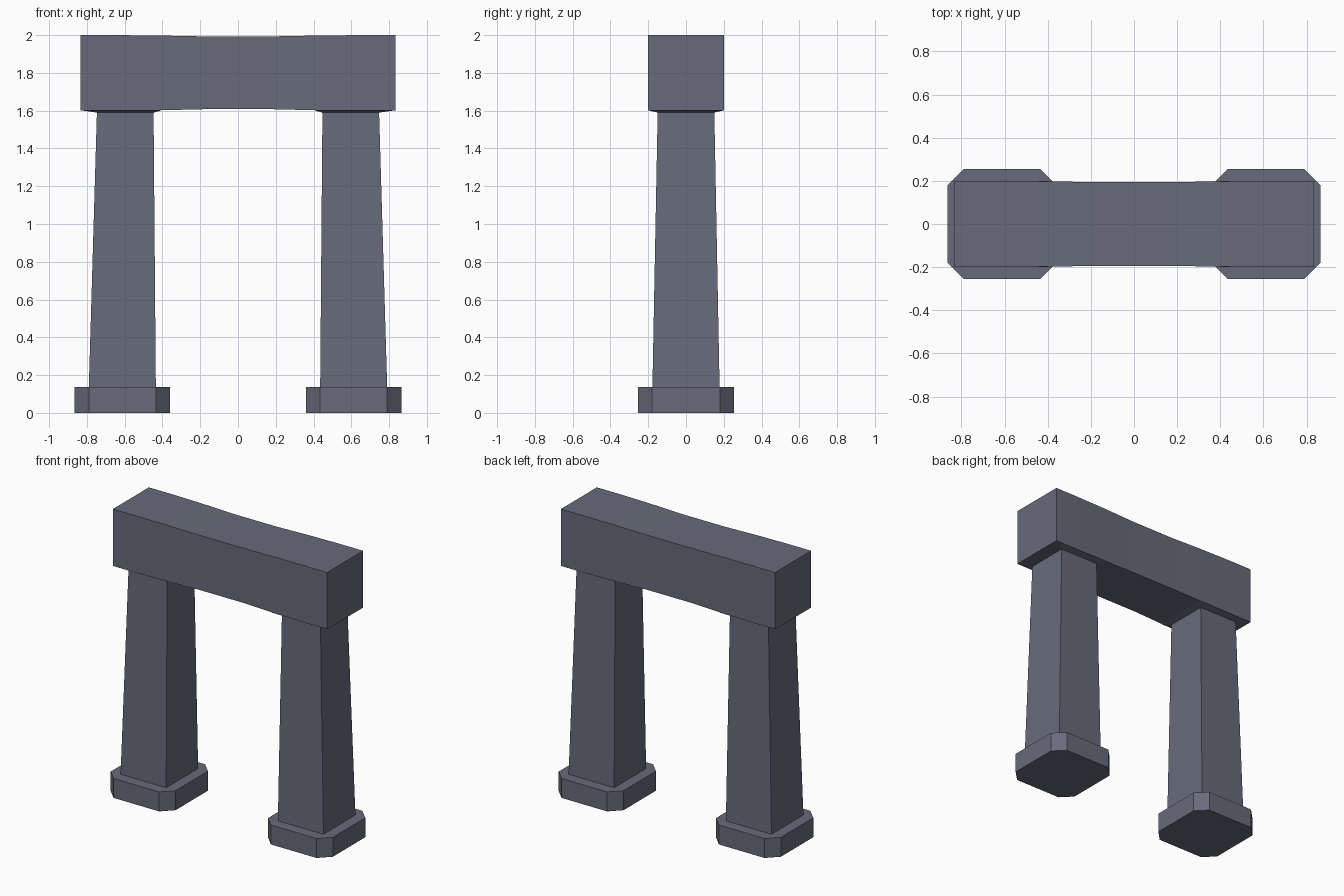
import bpy, bmesh

if "Cube" in bpy.data.objects:
    bpy.data.objects.remove(bpy.data.objects["Cube"])

stone = bpy.data.materials.new("slate grey stone")
stone.diffuse_color = (0.135, 0.147, 0.195, 1)
stone.use_nodes = True
stone.node_tree.nodes["Principled BSDF"].inputs["Base Color"].default_value = stone.diffuse_color


def loft(name, rings, cap_start=True, cap_end=True):
    """Skin a list of equal-length point rings into a flat-shaded mesh."""
    bm = bmesh.new()
    vs = [[bm.verts.new(p) for p in r] for r in rings]
    n = len(rings[0])
    for a, b in zip(vs, vs[1:]):
        for i in range(n):
            j = (i + 1) % n
            bm.faces.new((a[i], a[j], b[j], b[i]))
    if cap_start:
        bm.faces.new(vs[0][::-1])
    if cap_end:
        bm.faces.new(vs[-1])
    bmesh.ops.recalc_face_normals(bm, faces=bm.faces)
    me = bpy.data.meshes.new(name)
    bm.to_mesh(me)
    bm.free()
    me.materials.append(stone)
    ob = bpy.data.objects.new(name, me)
    bpy.context.collection.objects.link(ob)
    return ob


def rect(x0, x1, y, z):
    return [(x0, -y, z), (x1, -y, z), (x1, y, z), (x0, y, z)]


def octagon(s, z):
    # chamfered rectangle whose corners line up with the pillar foot
    return [(s * x, y, z) for x, y in (
        (0.79, -0.255), (0.865, -0.18), (0.865, 0.18), (0.79, 0.255),
        (0.435, 0.255), (0.36, 0.18), (0.36, -0.18), (0.435, -0.255))]


# Two pillars: chamfered foot, tapered shaft, thin flare under the beam
for s, side in ((-1, "left"), (1, "right")):
    loft(side + "_foot", [octagon(s, 0), octagon(s, 0.137)])
    loft(side + "_pillar", [rect(s * 0.435, s * 0.79, 0.178, 0.13),
                            rect(s * 0.447, s * 0.747, 0.15, 1.59),
                            rect(s * 0.40, s * 0.834, 0.2, 1.602)],
         cap_start=False, cap_end=False)

# Beam, slightly waisted toward the middle: x, half depth, bottom, top
half = [(0.17, 0.194, 1.608, 1.993), (0.42, 0.198, 1.602, 1.998),
        (0.66, 0.2, 1.6, 2.0), (0.834, 0.2, 1.6, 2.0)]
stations = [(-x, y, b, t) for x, y, b, t in reversed(half)] + half
loft("lintel_beam", [[(x, -y, b), (x, y, b), (x, y, t), (x, -y, t)]
                     for x, y, b, t in stations])
